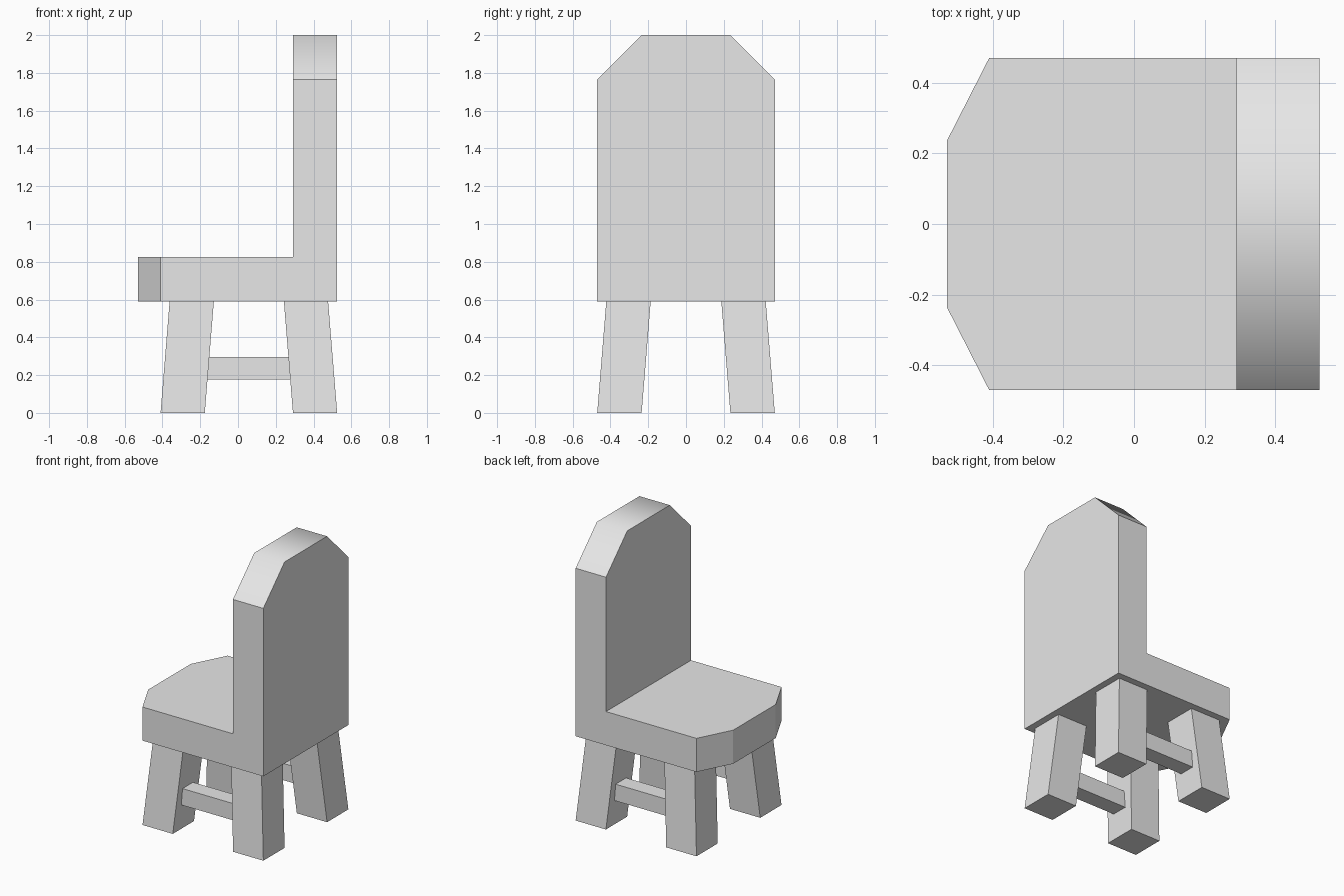
import bpy
import bmesh
from mathutils import Vector

cube = bpy.data.objects.get("Cube")
if cube:
    bpy.data.objects.remove(cube, do_unlink=True)

grey = bpy.data.materials.new("light grey")
grey.use_nodes = True
grey.diffuse_color = (0.8, 0.8, 0.8, 1)
grey.node_tree.nodes["Principled BSDF"].inputs["Base Color"].default_value = grey.diffuse_color

SEAT_Z = 0.59      # underside of the seat
THICK = 0.235      # seat, backrest and leg thickness
HALF_W = 0.47
BACK_X, REAR_X = 0.29, 0.525


def finish(bm, name):
    bmesh.ops.recalc_face_normals(bm, faces=bm.faces[:])
    mesh = bpy.data.meshes.new(name)
    bm.to_mesh(mesh)
    bm.free()
    mesh.materials.append(grey)
    obj = bpy.data.objects.new(name, mesh)
    bpy.context.collection.objects.link(obj)
    return obj


def raise_faces(bm, faces, height):
    new = bmesh.ops.extrude_face_region(bm, geom=faces)["geom"]
    verts = [g for g in new if isinstance(g, bmesh.types.BMVert)]
    bmesh.ops.translate(bm, verts=verts, vec=(0, 0, height))


def block(name, low, high, top_shift=(0, 0, 0)):
    """Box between two corners, with its top slid sideways."""
    low, high = Vector(low), Vector(high)
    bm = bmesh.new()
    bmesh.ops.create_cube(bm, size=1)
    for v in bm.verts:
        top = v.co.z > 0
        v.co = (low + high) / 2 + v.co * (high - low)
        if top:
            v.co += Vector(top_shift)
    return finish(bm, name)


# Seat and backrest in one piece
bm = bmesh.new()
outline = [(BACK_X, -HALF_W), (BACK_X, HALF_W), (-0.41, HALF_W),
           (-0.53, 0.235), (-0.53, -0.235), (-0.41, -HALF_W)]
front = [bm.verts.new((x, y, SEAT_Z)) for x, y in outline]
rear = [bm.verts.new((REAR_X, y, SEAT_Z)) for y in (HALF_W, -HALF_W)]
bm.faces.new(front)
bm.faces.new([front[1], front[0], rear[1], rear[0]])
raise_faces(bm, bm.faces[:], THICK)
bm.normal_update()
back_top = [f for f in bm.faces if f.calc_center_median().z > SEAT_Z + THICK - 0.01
            and f.calc_center_median().x > BACK_X]
raise_faces(bm, back_top, 2 - SEAT_Z - THICK)

# Cut the two upper corners of the backrest
corners = [e for e in bm.edges if all(v.co.z > 1.9 for v in e.verts)
           and abs(e.verts[0].co.y - e.verts[1].co.y) < 0.01]
bmesh.ops.recalc_face_normals(bm, faces=bm.faces[:])
bmesh.ops.bevel(bm, geom=corners, offset=0.235, segments=1, affect='EDGES')
bmesh.ops.dissolve_limit(bm, angle_limit=0.02, verts=bm.verts[:], edges=bm.edges[:])

# The top of the backrest is softly shaded, all else is flat
bmesh.ops.recalc_face_normals(bm, faces=bm.faces[:])
for f in bm.faces:
    f.smooth = f.normal.z > 0.5 and f.calc_center_median().z > 1.5
finish(bm, "seat_and_backrest")

# Splayed legs and side rungs
LEG_MID = 0.0575
for y_sign, side in ((-1, "front"), (1, "rear")):
    y0, y1 = sorted((y_sign * 0.235, y_sign * HALF_W))
    for x_sign, end in ((-1, "right"), (1, "left")):
        x0, x1 = sorted((LEG_MID + x_sign * 0.2335, LEG_MID + x_sign * 0.4675))
        block(f"{side}_{end}_leg", (x0, y0, 0), (x1, y1, SEAT_Z),
              (-x_sign * 0.048, -y_sign * 0.048, 0))
    r0, r1 = sorted((y_sign * 0.28, y_sign * 0.396))
    block(f"{side}_rung", (-0.22, r0, 0.178), (0.335, r1, 0.295))
